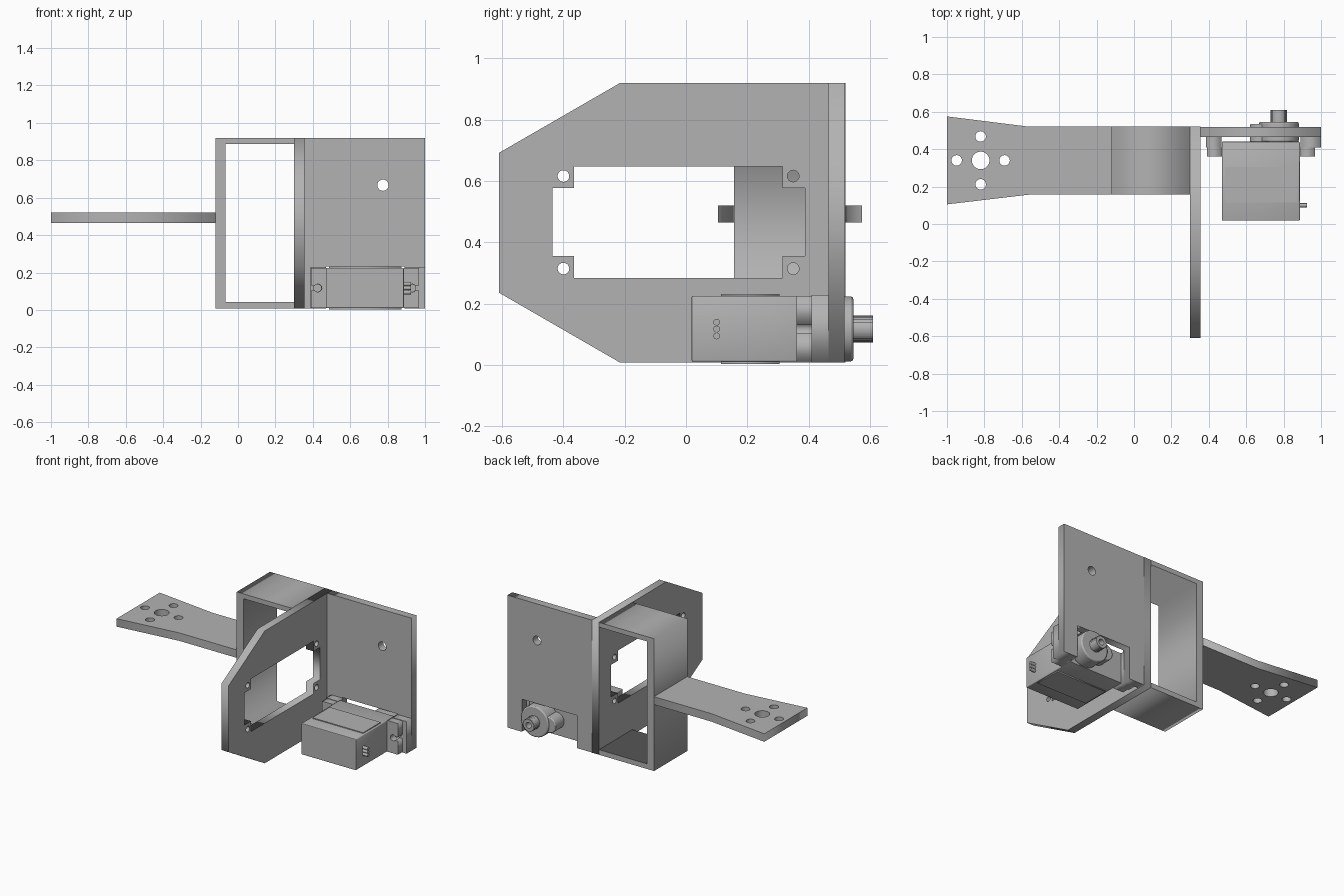
import bpy, bmesh
from math import sin, cos, pi, radians
from mathutils import Matrix

cube = bpy.data.objects.get("Cube")
if cube:
    bpy.data.objects.remove(cube)

gray = bpy.data.materials.new("plain gray")
gray.use_nodes = True
gray.diffuse_color = (0.45, 0.45, 0.45, 1)
gray.node_tree.nodes["Principled BSDF"].inputs["Base Color"].default_value = gray.diffuse_color

# Maps profile (u, v, depth) to world axes
PLANES = {
    "xy": Matrix.Identity(4),
    "xz": Matrix(((1, 0, 0, 0), (0, 0, 1, 0), (0, 1, 0, 0), (0, 0, 0, 1))),
    "yz": Matrix(((0, 0, 1, 0), (1, 0, 0, 0), (0, 1, 0, 0), (0, 0, 0, 1))),
}


def rect(u0, u1, v0, v1):
    return [(u0, v0), (u1, v0), (u1, v1), (u0, v1)]


def circle(u, v, r, n=32):
    return [(u + r * cos(2 * pi * i / n), v + r * sin(2 * pi * i / n)) for i in range(n)]


def extrude(name, plane, lo, hi, outline, *holes, bevel=0, smooth=False):
    """Solid from a filled outline with holes, running from lo to hi across the plane."""
    curve = bpy.data.curves.new(name, "CURVE")
    curve.dimensions = "2D"
    curve.fill_mode = "BOTH"
    curve.extrude = (hi - lo) / 2
    for loop in (outline, *holes):
        spline = curve.splines.new("POLY")
        spline.points.add(len(loop) - 1)
        for point, (u, v) in zip(spline.points, loop):
            point.co = (u, v, 0, 1)
        spline.use_cyclic_u = True
    temp = bpy.data.objects.new(name + " outline", curve)
    bpy.context.collection.objects.link(temp)
    graph = bpy.context.evaluated_depsgraph_get()
    mesh = bpy.data.meshes.new_from_object(temp.evaluated_get(graph))
    bpy.data.objects.remove(temp)

    bm = bmesh.new()
    bm.from_mesh(mesh)
    bmesh.ops.remove_doubles(bm, verts=bm.verts, dist=1e-5)
    bmesh.ops.transform(bm, verts=bm.verts,
                        matrix=PLANES[plane] @ Matrix.Translation((0, 0, (lo + hi) / 2)))
    bmesh.ops.dissolve_limit(bm, angle_limit=radians(1), verts=bm.verts, edges=bm.edges)
    bmesh.ops.recalc_face_normals(bm, faces=bm.faces)
    for face in bm.faces:
        face.material_index = 0
    bm.to_mesh(mesh)
    bm.free()
    mesh.materials.clear()
    mesh.materials.append(gray)
    obj = bpy.data.objects.new(name, mesh)
    bpy.context.collection.objects.link(obj)
    if bevel:
        mod = obj.modifiers.new("soft edge", "BEVEL")
        mod.width = bevel
        mod.segments = 2
        mod.limit_method = "ANGLE"
        mod.angle_limit = radians(50)
    if smooth:
        bpy.ops.object.select_all(action="DESELECT")
        obj.select_set(True)
        bpy.context.view_layer.objects.active = obj
        bpy.ops.object.shade_smooth_by_angle(angle=radians(35))
    return obj


# Flared mounting arm with a five-hole pattern
arm_holes = [circle(-0.82, 0.34, 0.047)]
for du, dv in ((1, 0), (-1, 0), (0, 1), (0, -1)):
    arm_holes.append(circle(-0.82 + 0.128 * du, 0.34 + 0.128 * dv, 0.028))
extrude("mounting_arm", "xy", 0.465, 0.52,
        [(-1, 0.105), (-0.56, 0.157), (-0.12, 0.157), (-0.12, 0.52), (-0.56, 0.52), (-1, 0.575)],
        *arm_holes)

# Three-sided box frame closed by the side plate
extrude("box_frame", "xz", 0.157, 0.52,
        [(-0.12, 0.007), (0.3, 0.007), (0.3, 0.042), (-0.068, 0.042),
         (-0.068, 0.887), (0.3, 0.887), (0.3, 0.92), (-0.12, 0.92)])

# Side plate with clipped corners, stepped window and screw holes
window = [(-0.365, 0.283), (0.315, 0.283), (0.315, 0.355), (0.388, 0.355),
          (0.388, 0.577), (0.315, 0.577), (0.315, 0.647), (-0.365, 0.647),
          (-0.365, 0.577), (-0.436, 0.577), (-0.436, 0.355), (-0.365, 0.355)]
screw_holes = [circle(y, z, 0.019, 24) for y in (-0.4, 0.35) for z in (0.314, 0.616)]
extrude("side_plate", "yz", 0.3, 0.355,
        [(-0.61, 0.235), (-0.215, 0.007), (0.52, 0.007), (0.52, 0.92), (-0.215, 0.92), (-0.61, 0.692)],
        window, *screw_holes)

# Back plate with motor cutout at the bottom edge
extrude("back_plate", "xz", 0.465, 0.518,
        [(0.355, 0.007), (0.47, 0.007), (0.47, 0.232), (0.89, 0.232), (0.89, 0.007),
         (1, 0.007), (1, 0.92), (0.355, 0.92)],
        circle(0.775, 0.667, 0.03))

# Motor standoffs
for name, x0, x1, hole in (("right_standoff", 0.385, 0.468, 0.425), ("left_standoff", 0.89, 1.0, 0.93)):
    extrude(name, "xz", 0.41, 0.465, rect(x0, x1, 0.007, 0.228), circle(hole, 0.117, 0.02, 24))

# Motor body and label plates
extrude("motor_body", "xz", 0.018, 0.44, rect(0.47, 0.887, 0.01, 0.225), bevel=0.005)
for name, z0 in (("bottom_label", 0.003), ("top_label", 0.224)):
    extrude(name, "xy", z0, z0 + 0.007, rect(0.487, 0.875, 0.115, 0.305))

# Motor flanges with open-ended screw slots
for name, edge, inner, side in (("right_flange", 0.39, 0.47, 1), ("left_flange", 0.968, 0.887, -1)):
    centre = edge + side * 0.037
    arc = [(centre + side * 0.021 * cos(a), 0.117 + 0.021 * sin(a))
           for a in [radians(-140 + 20 * i) for i in range(15)]]
    extrude(name, "xz", 0.36, 0.409,
            [(edge, 0.01), (inner, 0.01), (inner, 0.225), (edge, 0.225), (edge, 0.13)]
            + arc[::-1] + [(edge, 0.104)])

# Gear housing, output boss and toothed shaft
extrude("gear_boss", "xz", 0.438, 0.535, circle(0.675, 0.117, 0.055), bevel=0.006, smooth=True)
extrude("output_boss", "xz", 0.438, 0.546, circle(0.775, 0.117, 0.106, 48), bevel=0.008, smooth=True)
teeth = [(0.775 + r * cos(2 * pi * i / 48), 0.117 + r * sin(2 * pi * i / 48))
         for i, r in enumerate([0.044, 0.039] * 24)]
extrude("output_shaft", "xz", 0.54, 0.61, teeth, circle(0.775, 0.117, 0.02, 24))

# Cable stubs
for i in range(3):
    extrude(f"cable_stub_{i + 1}", "yz", 0.88, 0.925, circle(0.1, 0.094 + 0.0225 * i, 0.011, 16), smooth=True)
